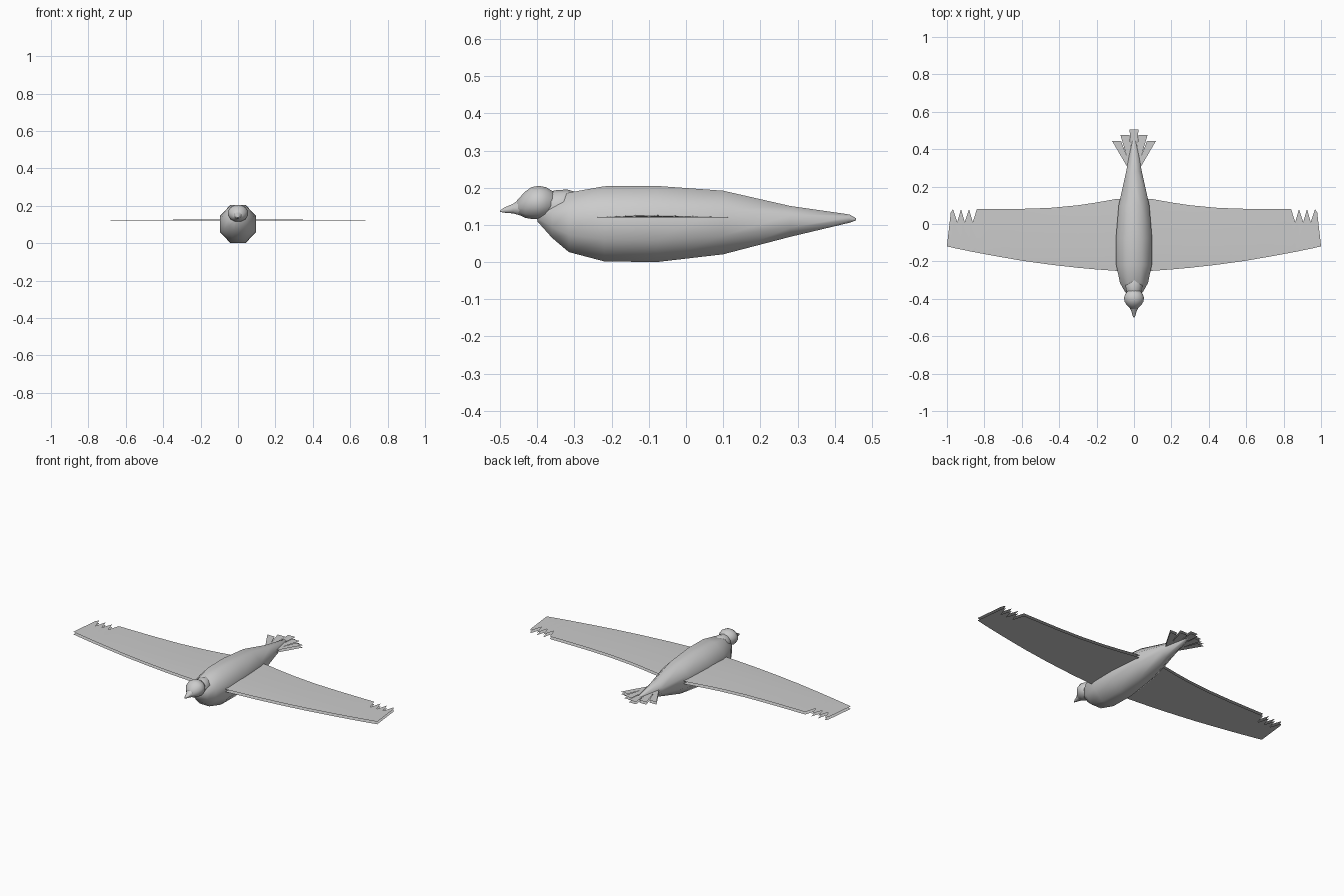
import bpy, bmesh, math


def finish(name, bm, smooth=None):
    me = bpy.data.meshes.new(name)
    bmesh.ops.recalc_face_normals(bm, faces=bm.faces)
    bm.to_mesh(me)
    bm.free()
    ob = bpy.data.objects.new(name, me)
    bpy.context.collection.objects.link(ob)
    if smooth:
        bpy.ops.object.select_all(action='DESELECT')
        ob.select_set(True)
        bpy.context.view_layer.objects.active = ob
        bpy.ops.object.shade_smooth_by_angle(angle=math.radians(smooth))
    return ob


def loft(name, sections, n, lean=0.0):
    """Sections along y: (y, half width, bottom z, top z)."""
    bm = bmesh.new()
    rings = []
    k = 1 / math.cos(math.pi / n)
    for y, w, z0, z1 in sections:
        ring = []
        for i in range(n):
            a = 2 * math.pi * (i + 0.5) / n
            dz = math.sin(a) * k * (z1 - z0) / 2
            ring.append(bm.verts.new((math.cos(a) * k * w, y + lean * dz, (z0 + z1) / 2 + dz)))
        rings.append(ring)
    for a, b in zip(rings, rings[1:]):
        for i in range(n):
            j = (i + 1) % n
            bm.faces.new((a[i], a[j], b[j], b[i]))
    bm.faces.new(rings[0])
    bm.faces.new(rings[-1])
    return finish(name, bm, 50)


# Body: octagonal, tapering to the tail
loft("body", [(-0.40, 0.018, 0.11, 0.14), (-0.36, 0.05, 0.065, 0.165),
              (-0.315, 0.075, 0.027, 0.187), (-0.22, 0.095, 0.002, 0.204),
              (-0.08, 0.097, 0.0, 0.205), (0.10, 0.082, 0.021, 0.192),
              (0.28, 0.042, 0.068, 0.151), (0.44, 0.012, 0.106, 0.128),
              (0.457, 0.004, 0.112, 0.118)], 8)

# Neck collar, head and beak
loft("neck", [(-0.385, 0.03, 0.12, 0.185), (-0.36, 0.04, 0.11, 0.191),
              (-0.33, 0.046, 0.10, 0.193), (-0.305, 0.03, 0.11, 0.187)], 10, 0.2)
loft("head", [(-0.455, 0.018, 0.130, 0.166), (-0.432, 0.040, 0.119, 0.190),
              (-0.415, 0.050, 0.116, 0.202), (-0.395, 0.054, 0.115, 0.205),
              (-0.375, 0.047, 0.119, 0.201), (-0.355, 0.032, 0.130, 0.188),
              (-0.342, 0.012, 0.148, 0.172)], 12)
loft("beak", [(-0.44, 0.026, 0.124, 0.175), (-0.465, 0.015, 0.131, 0.157),
              (-0.49, 0.007, 0.133, 0.146), (-0.50, 0.002, 0.135, 0.139)], 8)

# Wings: (x, leading edge y, trailing edge y), notched feathers at the tip
stations = [(0.0, -0.25, 0.135), (0.1, -0.25, 0.133), (0.2, -0.243, 0.115), (0.3, -0.234, 0.1),
            (0.45, -0.217, 0.086), (0.6, -0.196, 0.081), (0.75, -0.17, 0.08),
            (0.84, -0.153, 0.08), (0.862, -0.149, 0.01), (0.882, -0.145, 0.08),
            (0.905, -0.14, 0.01), (0.925, -0.136, 0.08), (0.945, -0.132, 0.01),
            (0.968, -0.127, 0.08), (0.98, -0.124, 0.06), (1.0, -0.12, -0.119)]


def wing_sheet(name, side, z, camber):
    bm = bmesh.new()
    rows = []
    for x, lead, trail in stations:
        rise = camber * (1 - x)
        rows.append([bm.verts.new((side * x, lead, z)),
                     bm.verts.new((side * x, lead + (trail - lead) * 0.35, z + rise)),
                     bm.verts.new((side * x, trail, z))])
    for a, b in zip(rows, rows[1:]):
        for i in range(2):
            bm.faces.new((a[i], a[i + 1], b[i + 1], b[i]))
    return finish(name, bm, 30)


for side, label in ((-1, "left"), (1, "right")):
    wing_sheet(label + "_wing_top", side, 0.12, 0.008)
    wing_sheet(label + "_wing_underside", side, 0.105, 0.0)

# Tail: fan of flat feathers in two layers
for i, (x, y) in enumerate([(-0.094, 0.445), (-0.049, 0.477), (0.0, 0.505),
                            (0.049, 0.477), (0.094, 0.445)]):
    bm = bmesh.new()
    for z in (0.110, 0.124):
        pts = [(x * 0.1 - 0.006, 0.27), (x * 0.1 + 0.006, 0.27), (x + 0.024, y), (x - 0.024, y)]
        bm.faces.new([bm.verts.new((px, py, z)) for px, py in pts])
    finish("tail_feather_%d" % (i + 1), bm)
